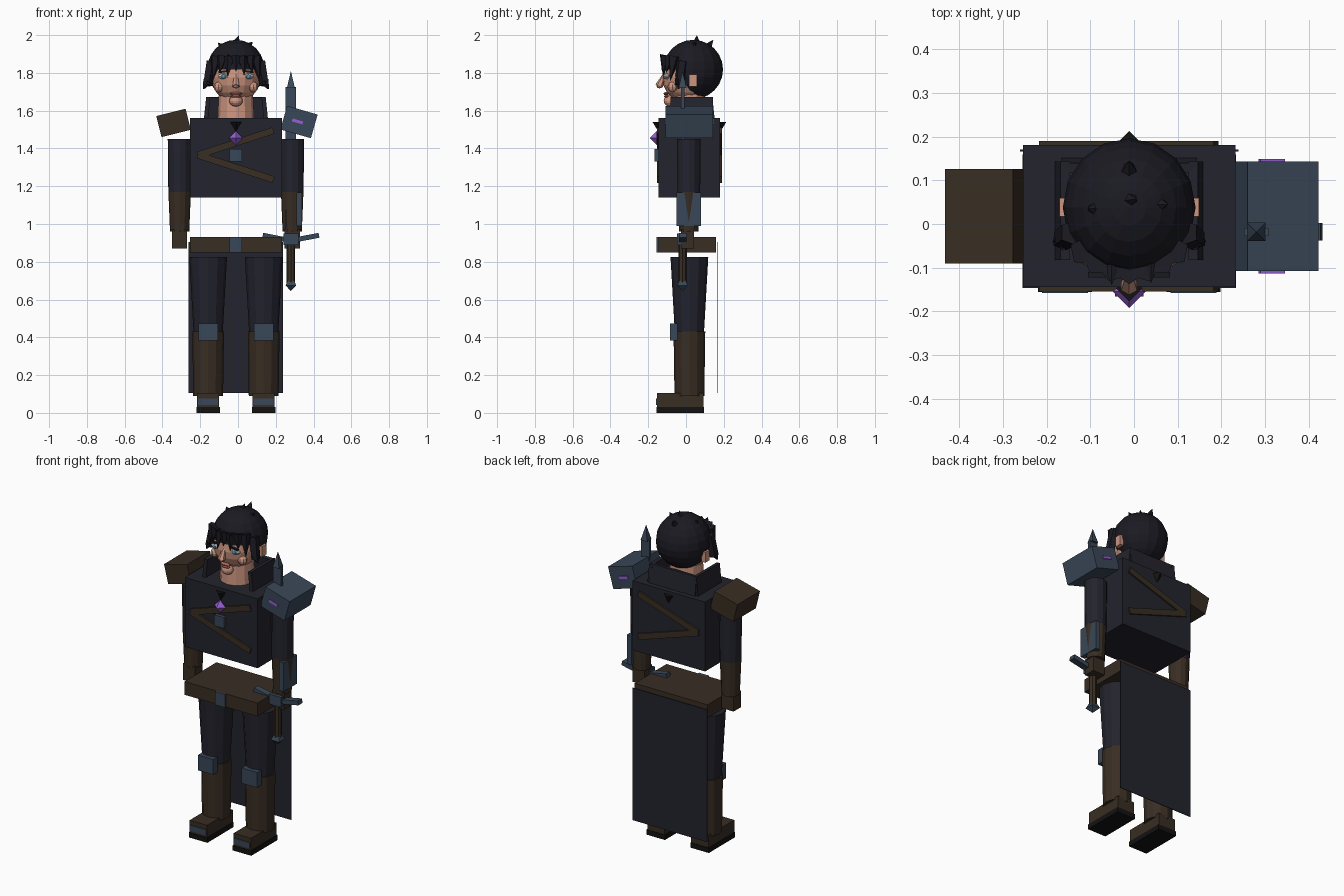
import bpy, bmesh, math
from mathutils import Vector, Matrix, Euler

if "Cube" in bpy.data.objects:
    bpy.data.objects.remove(bpy.data.objects["Cube"])

C = -0.011  # body centre line


def mat(name, r, g, b):
    lin = [((c / 255 + 0.055) / 1.055) ** 2.4 for c in (r, g, b)]
    m = bpy.data.materials.new(name)
    m.diffuse_color = (*lin, 1)
    m.use_nodes = True
    m.node_tree.nodes["Principled BSDF"].inputs["Base Color"].default_value = m.diffuse_color
    return m


CLOTH = mat("dark_cloth", 35, 35, 45)
HAIR = mat("hair", 27, 26, 34)
LEATHER = mat("leather", 56, 45, 35)
STEEL = mat("steel", 57, 71, 87)
SKIN = mat("skin", 205, 150, 128)
LIP = mat("lip", 170, 105, 95)
PURPLE = mat("violet", 150, 95, 210)
BLACK = mat("black", 20, 18, 18)
WHITE = mat("eye_white", 230, 230, 230)
BLUE = mat("eye_blue", 80, 160, 200)


def finish(name, bm, m, M=Matrix()):
    bm.transform(M)
    bmesh.ops.recalc_face_normals(bm, faces=bm.faces)
    me = bpy.data.meshes.new(name)
    bm.to_mesh(me)
    bm.free()
    me.materials.append(m)
    ob = bpy.data.objects.new(name, me)
    bpy.context.collection.objects.link(ob)
    return ob


def box(name, c, s, m, rot=(0, 0, 0)):
    bm = bmesh.new()
    bmesh.ops.create_cube(bm, size=1)
    rot = Euler([math.radians(a) for a in rot]).to_matrix().to_4x4()
    return finish(name, bm, m, Matrix.Translation(c) @ rot @ Matrix.Diagonal((*s, 1)))


def tube(name, a, b, r1, r2, m, n=12, turn=0):
    a, b = Vector(a), Vector(b)
    d = b - a
    bm = bmesh.new()
    bmesh.ops.create_cone(bm, cap_ends=True, segments=n, radius1=r1, radius2=r2, depth=d.length)
    bmesh.ops.remove_doubles(bm, verts=bm.verts, dist=1e-5)
    M = Matrix.Translation((a + b) / 2) @ d.to_track_quat('Z', 'Y').to_matrix().to_4x4()
    return finish(name, bm, m, M @ Matrix.Rotation(math.radians(turn), 4, 'Z'))


def ball(name, c, r, m, u=12, v=8):
    bm = bmesh.new()
    bmesh.ops.create_uvsphere(bm, u_segments=u, v_segments=v, radius=1)
    return finish(name, bm, m, Matrix.Translation(c) @ Matrix.Diagonal((*r, 1)))


# Torso, crossed straps and chest ornaments
box("torso", (C, 0.018, 1.35), (0.487, 0.325, 0.42), CLOTH)
for side, y in (("front", -0.147), ("back", 0.183)):
    for tag, z in (("upper", 1.495), ("lower", 1.235)):
        dx, dz = 0.40, z - 1.365
        box(f"{side}_{tag}_strap", (C - 0.001, y, (z + 1.365) / 2),
            (math.hypot(dx, dz), 0.014, 0.036), LEATHER, (0, -math.degrees(math.atan2(dz, dx)), 0))
    tube(f"{side}_collar_notch", (C, y, 1.54), (C, y, 1.49), 0.03, 0, BLACK, 4)
box("chest_plate", (C, -0.153, 1.365), (0.066, 0.025, 0.066), STEEL)
tube("gem_top", (C, -0.155, 1.455), (C, -0.155, 1.493), 0.037, 0, PURPLE, 4)
tube("gem_bottom", (C, -0.155, 1.455), (C, -0.155, 1.417), 0.037, 0, PURPLE, 4)

# Collar and neck
tube("neck", (C, 0.01, 1.55), (C, 0.01, 1.70), 0.097, 0.09, SKIN)
box("collar_back", (C, 0.135, 1.61), (0.31, 0.022, 0.125), CLOTH, (6, 0, 0))
for s in (-1, 1):
    box("collar_side", (C + s * 0.153, 0.03, 1.61), (0.022, 0.225, 0.125), CLOTH, (0, -s * 6, 0))

# Head and face
ball("head", (C, 0.0, 1.775), (0.127, 0.125, 0.135), SKIN, 16, 10)
ball("chin", (C, -0.085, 1.652), (0.036, 0.033, 0.03), SKIN)
tube("nose", (C, -0.115, 1.79), (C, -0.143, 1.73), 0.009, 0.021, SKIN, 6)
ball("nose_tip", (C, -0.14, 1.732), (0.018, 0.016, 0.014), SKIN, 8, 6)
ball("mouth", (C, -0.105, 1.69), (0.034, 0.014, 0.009), LIP, 8, 6)
ball("lower_lip", (C, -0.102, 1.675), (0.028, 0.014, 0.009), LIP, 8, 6)
for s in (-1, 1):
    ball("cheek", (C + s * 0.092, -0.072, 1.725), (0.026, 0.026, 0.028), SKIN, 8, 6)
    ball("eye", (C + s * 0.066, -0.1, 1.782), (0.03, 0.018, 0.015), WHITE, 10, 6)
    ball("iris", (C + s * 0.066, -0.115, 1.782), (0.012, 0.007, 0.012), BLUE, 8, 6)
    box("eyebrow", (C + s * 0.066, -0.116, 1.807), (0.055, 0.012, 0.01), HAIR, (0, s * 8, 0))
    box("ear", (C + s * 0.147, 0.038, 1.76), (0.025, 0.042, 0.062), SKIN)

# Hair cap opened at the face
bm = bmesh.new()
bmesh.ops.create_uvsphere(bm, u_segments=16, v_segments=12, radius=1)
bm.transform(Matrix.Translation((C, 0.038, 1.818)) @ Matrix.Diagonal((0.152, 0.158, 0.157, 1)))
gone = [f for f in bm.faces if f.calc_center_median().y < -0.01 and f.calc_center_median().z < 1.825]
bmesh.ops.delete(bm, geom=gone, context='FACES')
finish("hair_cap", bm, HAIR)

# Fringe, side locks and crown tufts
for i, (x, z) in enumerate([(-0.115, 1.755), (-0.08, 1.80), (-0.04, 1.775), (0.0, 1.805),
                            (0.04, 1.785), (0.08, 1.80), (0.115, 1.755)]):
    y = -0.105 + 3.2 * x * x
    tube("fringe_lock", (C + x * 0.9, y, 1.885), (C + x * 1.08, y - 0.022, z), 0.034, 0, HAIR, 5)
for s in (-1, 1):
    tube("side_lock", (C + s * 0.13, -0.02, 1.86), (C + s * 0.152, -0.035, 1.735), 0.03, 0.026, HAIR, 5)
    tube("side_lock_tip", (C + s * 0.15, -0.035, 1.755), (C + s * 0.172, -0.04, 1.715), 0.026, 0.004, HAIR, 5)
for x, y, z, tx, ty, tz in [(0, 0.055, 1.955, 0.017, 0.058, 2.0), (0, 0.12, 1.94, 0, 0.145, 1.975),
                            (-0.075, 0.035, 1.935, -0.095, 0.036, 1.96), (0.065, 0.045, 1.94, 0.09, 0.045, 1.965),
                            (-0.04, -0.09, 1.87, -0.04, -0.14, 1.9), (0.05, -0.09, 1.87, 0.05, -0.135, 1.895)]:
    tube("hair_tuft", (C + x, y, z), (C + tx, ty, tz), 0.022, 0, HAIR, 5)

# Shoulder guards
box("leather_shoulder_guard", (-0.341, 0.018, 1.535), (0.16, 0.216, 0.115), LEATHER, (0, -14, 0))
box("steel_shoulder_guard", (0.323, 0.018, 1.54), (0.168, 0.251, 0.13), STEEL, (0, 16, 0))
for y in (-0.109, 0.145):
    box("shoulder_rune", (0.315, y, 1.543), (0.058, 0.008, 0.016), PURPLE, (0, 16, 0))

# Arms
for s in (-1, 1):
    x = C + s * 0.298
    tube("upper_arm", (x, 0.015, 1.17), (x, 0.015, 1.45), 0.06, 0.063, CLOTH)
    tube("forearm", (x + s * 0.0, 0.015, 0.96), (x, 0.015, 1.18), 0.051, 0.06, LEATHER)
    box("hand", (x - s * 0.0, 0.008, 0.92), (0.08, 0.07, 0.1), LEATHER)
box("steel_bracer", (0.325, 0.015, 1.078), (0.03, 0.13, 0.175), STEEL)

# Reversed sword held in the right-hand side
sx, sy = 0.28, -0.018
box("sword_blade", (sx, sy, 1.33), (0.056, 0.018, 0.79), STEEL)
tube("sword_tip", (sx, sy, 1.72), (sx, sy, 1.81), 0.03, 0, STEEL, 4, 45)
box("sword_guard_block", (sx, sy - 0.005, 0.92), (0.08, 0.05, 0.06), STEEL)
for s in (-1, 1):
    box("sword_guard_arm", (sx + s * 0.08, sy, 0.927), (0.14, 0.04, 0.026), STEEL, (0, -s * 11, 0))
tube("sword_grip", (sx, sy, 0.68), (sx, sy, 0.92), 0.022, 0.022, LEATHER, 8)
tube("pommel_top", (sx, sy, 0.675), (sx, sy, 0.70), 0.04, 0.024, STEEL, 4, 45)
tube("pommel_point", (sx, sy, 0.675), (sx, sy, 0.645), 0.04, 0, STEEL, 4, 45)

# Belt and rear cloak panel
box("belt", (C, 0.006, 0.89), (0.488, 0.305, 0.08), LEATHER)
box("belt_buckle", (C, -0.148, 0.89), (0.066, 0.018, 0.08), STEEL)
box("cloak_panel", (C, 0.168, 0.505), (0.5, 0.004, 0.8), CLOTH)

# Legs and boots
for s in (-1, 1):
    x = C + s * 0.147
    tube("thigh", (x, 0.018, 0.42), (x, 0.018, 0.825), 0.077, 0.1, CLOTH)
    tube("shin", (x, 0.018, 0.09), (x, 0.018, 0.43), 0.079, 0.084, LEATHER)
    box("knee_guard", (x, -0.065, 0.428), (0.103, 0.04, 0.092), STEEL)
    box("boot", (x, -0.03, 0.066), (0.116, 0.246, 0.076), LEATHER)
    box("toe_plate", (x, -0.135, 0.06), (0.106, 0.046, 0.034), STEEL)
    box("sole", (x, -0.03, 0.015), (0.124, 0.252, 0.03), BLACK)
